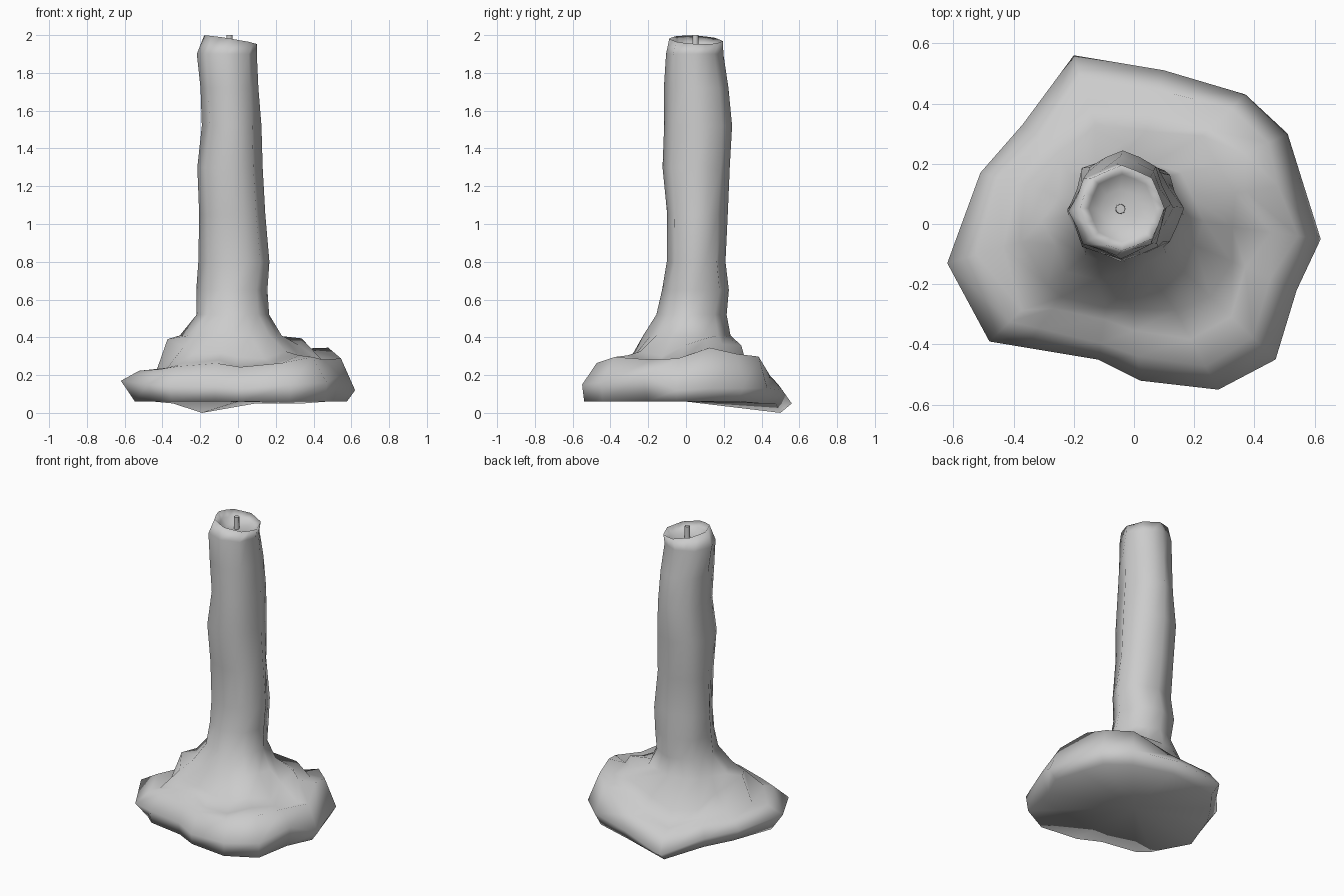
import bpy, bmesh, math, random

if "Cube" in bpy.data.objects:
    bpy.data.objects.remove(bpy.data.objects["Cube"])

random.seed(4)
N = 16

# Wax pool: outline x, y, then underside z, rim z, shoulder z, terrace z
POOL = [
    (.62, -.05, .06, .12, .28, .37), (.56, .14, .06, .13, .35, .40),
    (.51, .30, .06, .13, .31, .38), (.37, .43, .05, .13, .29, .36),
    (.10, .51, .05, .12, .20, .30), (-.20, .56, .02, .05, .15, .25),
    (-.37, .33, .05, .12, .19, .25), (-.51, .17, .06, .15, .21, .32),
    (-.62, -.13, .06, .17, .22, .37), (-.48, -.39, .06, .15, .23, .35),
    (-.36, -.41, .06, .14, .25, .31), (-.12, -.45, .06, .14, .27, .32),
    (.02, -.52, .06, .13, .25, .30), (.28, -.55, .06, .15, .27, .29),
    (.47, -.45, .06, .16, .29, .31), (.54, -.22, .06, .20, .28, .30)]

# Candle column: z, x min, x max, y min, y max
COLUMN = [
    (.41, -.30, .24, -.22, .24), (.52, -.215, .165, -.155, .21),
    (.65, -.215, .15, -.125, .225), (.80, -.205, .17, -.10, .205),
    (1.05, -.21, .145, -.105, .22), (1.30, -.22, .13, -.125, .235),
    (1.52, -.195, .12, -.115, .245), (1.72, -.20, .11, -.115, .225),
    (1.90, -.215, .10, -.11, .195)]
CX, CY = -.04, .04


def make_object(name, bm, angle):
    bmesh.ops.recalc_face_normals(bm, faces=bm.faces)
    mesh = bpy.data.meshes.new(name)
    bm.to_mesh(mesh)
    bm.free()
    obj = bpy.data.objects.new(name, mesh)
    bpy.context.collection.objects.link(obj)
    bpy.ops.object.select_all(action='DESELECT')
    obj.select_set(True)
    bpy.context.view_layer.objects.active = obj
    bpy.ops.object.shade_smooth_by_angle(angle=math.radians(angle))
    return obj


def pool_ring(scale, column, lump=0.0):
    ring = []
    for p in POOL:
        k = scale + random.uniform(-lump, lump)
        ring.append((CX + (p[0] - CX) * k, CY + (p[1] - CY) * k,
                     p[column] + random.uniform(-lump, lump) * .4))
    return ring


def underside_ring():
    # steep front wall, undercut at the sides and back
    ring = []
    for p in POOL:
        k = .98 if p[1] < -.4 else .88 if p[0] < -.4 else .93
        ring.append((p[0] * k, p[1] * k, p[2]))
    return ring


def column_ring(z, x0, x1, y0, y1, wobble, jitter=0.0, tilt=0.0):
    ring = []
    for i in range(N):
        a = math.tau * i / N
        k = wobble[i] + random.uniform(-jitter, jitter)
        ring.append(((x0 + x1) / 2 + (x1 - x0) / 2 * k * math.cos(a),
                     (y0 + y1) / 2 + (y1 - y0) / 2 * k * math.sin(a),
                     z - tilt * (math.cos(a) + .3 * math.sin(a))))
    return ring


# Wax body: terraced pool, ridged column and hollow top joined as one skin
drips = [1.0 if i % 2 == 0 else .92 for i in range(N)]
even = [1.0 if i % 2 == 0 else .94 for i in range(N)]
rings = [underside_ring(), pool_ring(1.0, 3), pool_ring(.86, 4, .03),
         pool_ring(.72, 4, .04), pool_ring(.6, 5, .05)]
rings += [column_ring(*row, drips, .035) for row in COLUMN]
rings += [column_ring(1.975, -.18, .10, -.09, .195, even, .01, .022),
          column_ring(1.945, -.15, .07, -.06, .165, even, 0, .015),
          column_ring(1.925, -.11, .02, -.015, .115, even)]
# a dribble hangs below the back edge of the pool
rings[0][5] = (-.19, .50, 0)

bm = bmesh.new()
loops = [[bm.verts.new(co) for co in ring] for ring in rings]
for low, high in zip(loops, loops[1:]):
    for i in range(N):
        j = (i + 1) % N
        bm.faces.new((low[i], low[j], high[j], high[i]))
for loop, center in ((loops[0], (0, 0, .06)), (loops[-1], (-.045, .05, 1.92))):
    hub = bm.verts.new(center)
    for i in range(N):
        bm.faces.new((loop[i], loop[(i + 1) % N], hub))
make_object("candle_wax", bm, 180)

# Wick
bm = bmesh.new()
bmesh.ops.create_cone(bm, cap_ends=True, segments=8, radius1=.018, radius2=.016, depth=.11)
bmesh.ops.translate(bm, verts=bm.verts, vec=(-.045, .05, 1.945))
make_object("wick", bm, 50)
